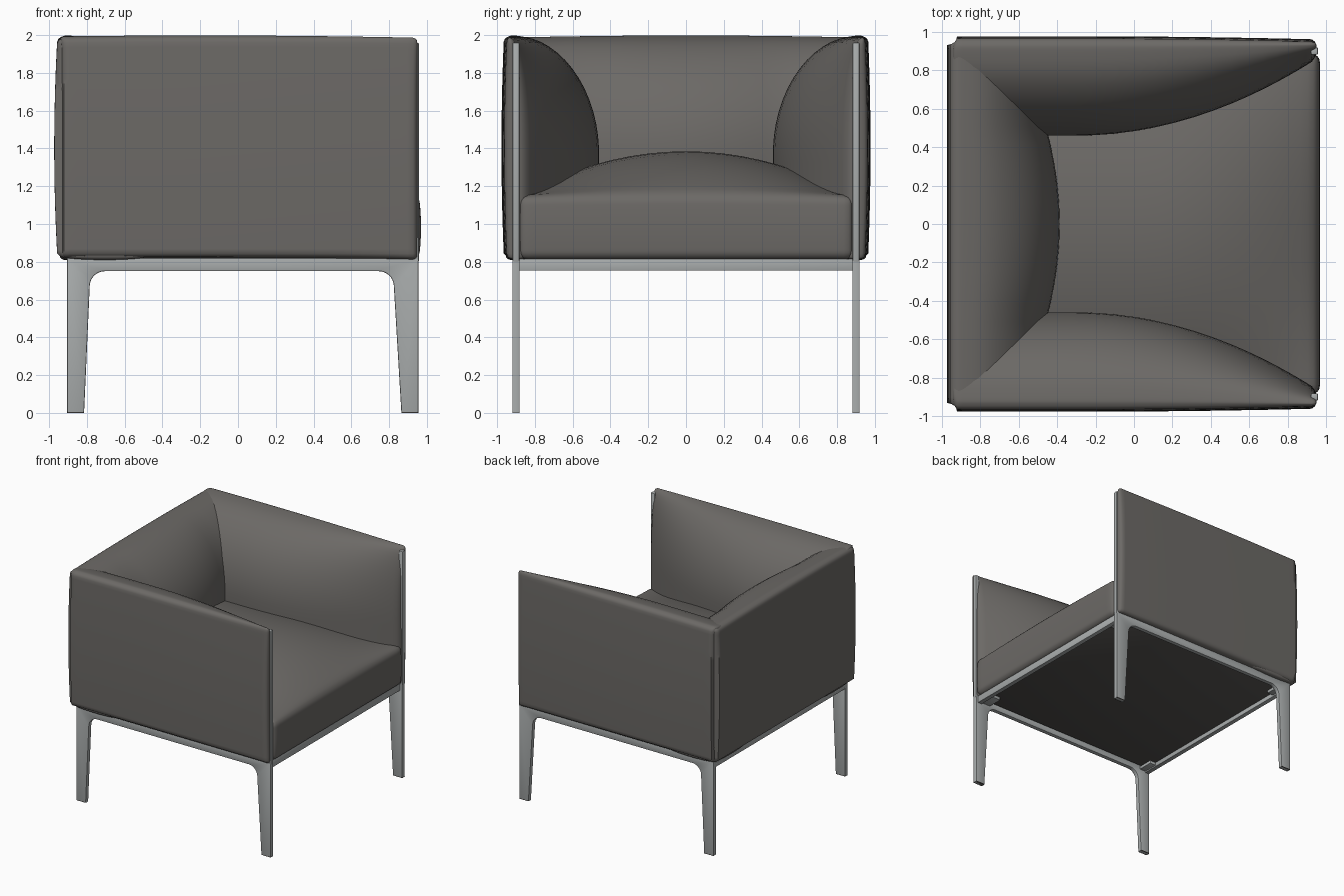
import bpy, bmesh, math
from mathutils import Vector

cube = bpy.data.objects.get("Cube")
if cube:
    bpy.data.objects.remove(cube, do_unlink=True)


def material(name, rgb, roughness):
    m = bpy.data.materials.new(name)
    m.use_nodes = True
    m.diffuse_color = (*rgb, 1)
    bsdf = m.node_tree.nodes["Principled BSDF"]
    bsdf.inputs["Base Color"].default_value = (*rgb, 1)
    bsdf.inputs["Roughness"].default_value = roughness
    return m


FABRIC = material("warm grey fabric", (0.15, 0.142, 0.133), 0.9)
METAL = material("light grey metal", (0.40, 0.42, 0.42), 0.5)
DARK = material("dark underside", (0.09, 0.085, 0.08), 0.9)


def finish(name, bm, mat, angle=40):
    bmesh.ops.recalc_face_normals(bm, faces=bm.faces)
    mesh = bpy.data.meshes.new(name)
    bm.to_mesh(mesh)
    bm.free()
    mesh.materials.append(mat)
    obj = bpy.data.objects.new(name, mesh)
    bpy.context.collection.objects.link(obj)
    bpy.ops.object.select_all(action='DESELECT')
    obj.select_set(True)
    bpy.context.view_layer.objects.active = obj
    bpy.ops.object.shade_smooth_by_angle(angle=math.radians(angle))
    return obj


def pad(name, low, high, radius, shape):
    """Rounded, finely divided box whose points are moved by shape(p)."""
    low, high = Vector(low), Vector(high)
    mid, half = (low + high) / 2, (high - low) / 2
    bm = bmesh.new()
    bmesh.ops.create_cube(bm, size=2)
    bmesh.ops.subdivide_edges(bm, edges=bm.edges[:], cuts=27, use_grid_fill=True)
    for v in bm.verts:
        p = Vector([math.sin(c * math.pi / 2) * h for c, h in zip(v.co, half)])
        core = Vector([max(-h + radius, min(h - radius, c)) for c, h in zip(p, half)])
        p = core + (p - core).normalized() * radius if (p - core).length > 1e-6 else p
        v.co = shape(p + mid)
    finish(name, bm, FABRIC, 70)


def box(name, low, high, mat, bevel=0.004):
    bm = bmesh.new()
    bmesh.ops.create_cube(bm, size=1)
    for v in bm.verts:
        v.co = [l + (c + 0.5) * (h - l) for c, l, h in zip(v.co, low, high)]
    bmesh.ops.bevel(bm, geom=bm.edges[:], offset=bevel, segments=2, affect='EDGES', profile=0.5)
    finish(name, bm, mat)


def belly(z):
    """Padding depth, growing from the top edge down to the seat."""
    t = max(0, min(1, (z - 1.37) / 0.62))
    return 0.47 * math.sqrt(1 - t * t)


def swell(z):
    return 1 - ((z - 1.4) / 0.6) ** 2


def crown(p, along):
    """Slight rise in the middle of the top edge."""
    return 0.013 * (1 - along ** 2) * max(0, p.z - 1.4) / 0.58


# Upholstered arms, thinning toward the open end
def arm_shape(side):
    def shape(p):
        w = max(0, min(1, (0.963 - p.y) / 0.053))
        t = max(0, (p.x + 0.3) / 1.25)
        inner = belly(p.z) * (1 - 0.85 * t * t) - 0.02
        outer = 0.014 * swell(p.z) - 0.016 * t * t
        z = p.z + crown(p, (p.x + 0.2) / 1.2)
        return Vector((p.x, side * (p.y - w * inner + (1 - w) * outer), z))
    return shape


# Upholstered back, fullest in the middle
def back_shape(p):
    w = max(0, min(1, (p.x + 0.955) / 0.053))
    inner = belly(p.z) * (1.14 - 0.6 * min(0.5, abs(p.y)) ** 2) - 0.02
    outer = 0.018 * swell(p.z)
    return Vector((p.x + w * inner - (1 - w) * outer, p.y, p.z + crown(p, p.y)))


# Seat cushion with a domed top that falls to the front edge
def seat_shape(p):
    t = max(0, (p.x - 0.1) / 0.87)
    dome = 0.235 * (1 - (p.y / 0.885) ** 2) * (1 - t * t)
    up = (p.z - 0.81) / 0.34
    front = 0.012 * t * (1 - (2 * up - 1) ** 2)
    return Vector((p.x + front, p.y, p.z + up * dome))


for label, side in (("left", 1), ("right", -1)):
    pad(label + "_arm", (-0.945, 0.91, 0.81), (0.95, 0.963, 1.985), 0.026, arm_shape(side))
pad("back", (-0.955, -0.955, 0.81), (-0.902, 0.955, 1.985), 0.026, back_shape)
pad("seat", (-0.9, -0.885, 0.81), (0.957, 0.885, 1.15), 0.045, seat_shape)


# Side frames: two tapered legs and a rail, cut from one plate
def fillet(cx, cz, r, start, end, n=8):
    angles = [math.radians(start + (end - start) * i / n) for i in range(n + 1)]
    return [(cx + r * math.cos(a), cz + r * math.sin(a)) for a in angles]


outline = [(-0.905, 0.82), (-0.905, 0), (-0.815, 0)]
outline += fillet(-0.705, 0.67, 0.08, 176, 90)
outline += fillet(0.745, 0.67, 0.08, 90, 4)
outline += [(0.865, 0), (0.955, 0), (0.955, 0.82)]

for label, side in (("left", 1), ("right", -1)):
    bm = bmesh.new()
    plate = bm.faces.new([bm.verts.new((x, side * 0.9 - 0.019, z)) for x, z in outline])
    solid = bmesh.ops.extrude_face_region(bm, geom=[plate])
    for v in solid["geom"]:
        if isinstance(v, bmesh.types.BMVert):
            v.co.y += 0.038
    sharp = [e for e in bm.edges if abs(e.verts[0].co.y - e.verts[1].co.y) < 1e-6]
    bmesh.ops.bevel(bm, geom=sharp, offset=0.006, segments=2, affect='EDGES', profile=0.5)
    finish(label + "_side_frame", bm, METAL)

    y0, y1 = sorted((side * 0.881, side * 0.919))
    box(label + "_arm_post", (0.92, y0, 0.8), (0.958, y1, 1.96), METAL, 0.008)

    # Feet and corner brackets
    for end, x0, x1 in (("front", 0.866, 0.954), ("rear", -0.904, -0.816)):
        box(f"{label}_{end}_glide", (x0, y0, -0.0), (x1, y1, 0.008), DARK, 0.002)
        b0, b1 = sorted((side * 0.75, side * 0.885))
        inward = -0.06 if end == "front" else 0.0
        bx = x0 + inward
        box(f"{label}_{end}_bracket", (bx, b0, 0.765), (bx + 0.1, b1, 0.795), METAL)

# Cross rails and underside panel
box("front_rail", (0.895, -0.885, 0.753), (0.935, 0.885, 0.815), METAL)
box("rear_rail", (-0.9, -0.885, 0.753), (-0.86, 0.885, 0.815), METAL)
box("seat_underside", (-0.87, -0.87, 0.79), (0.9, 0.87, 0.83), DARK)
